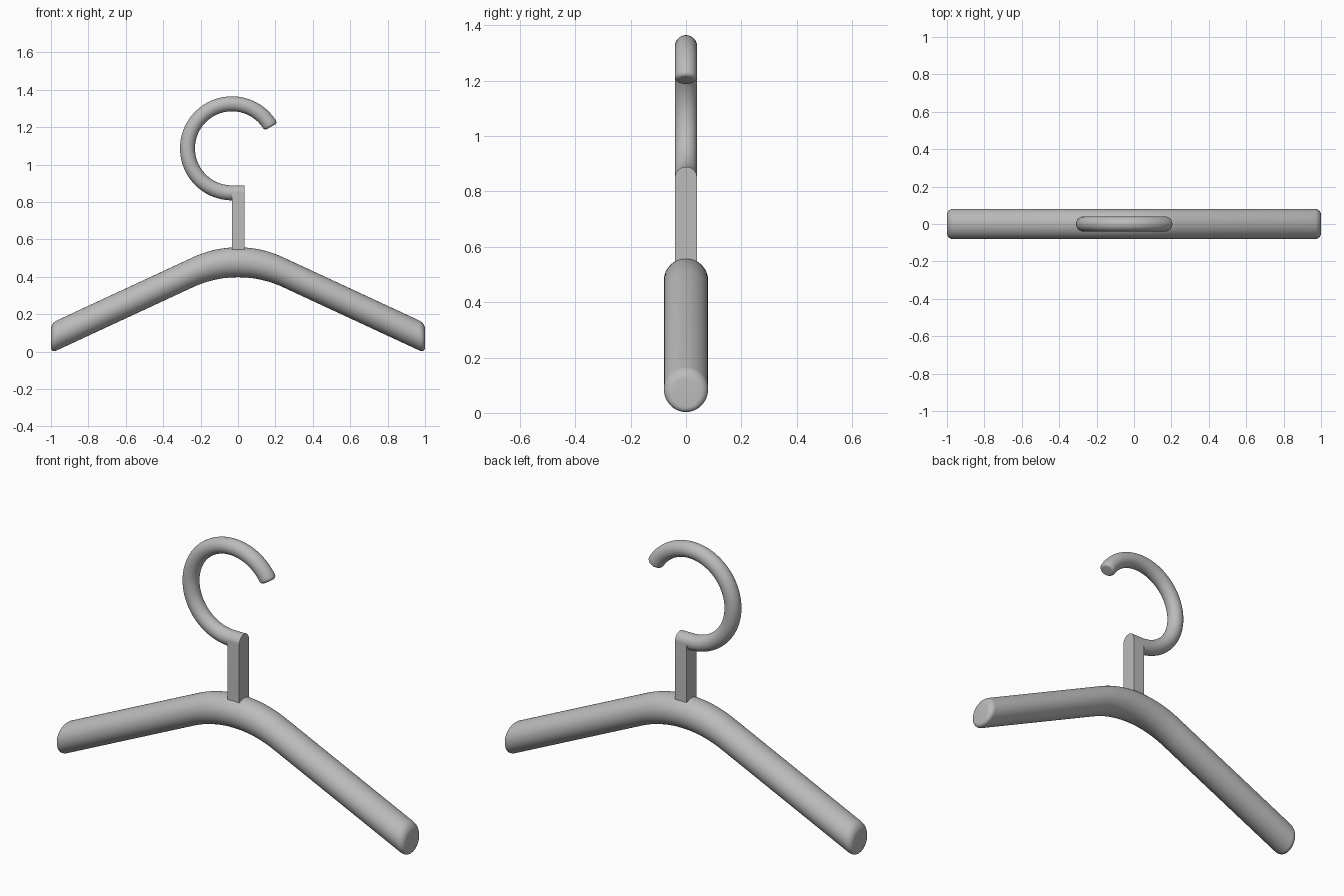
import bpy, bmesh
from math import sin, cos, tan, pi, radians
from mathutils import Vector

cube = bpy.data.objects.get("Cube")
if cube:
    bpy.data.objects.remove(cube, do_unlink=True)

grey = bpy.data.materials.new("plain grey")
grey.use_nodes = True
colour = (0.5, 0.5, 0.5, 1)
grey.diffuse_color = colour
grey.node_tree.nodes["Principled BSDF"].inputs["Base Color"].default_value = colour

SIDES = 48


def finish(name, bm):
    bmesh.ops.recalc_face_normals(bm, faces=bm.faces[:])
    mesh = bpy.data.meshes.new(name)
    bm.to_mesh(mesh)
    bm.free()
    mesh.materials.append(grey)
    obj = bpy.data.objects.new(name, mesh)
    bpy.context.collection.objects.link(obj)
    bpy.ops.object.select_all(action="DESELECT")
    obj.select_set(True)
    bpy.context.view_layer.objects.active = obj
    bpy.ops.object.shade_smooth_by_angle(angle=radians(35))


def sweep(name, stations):
    """Skin round sections; each station is (centre, in-plane axis, radius)."""
    bm = bmesh.new()
    side = Vector((0, 1, 0))
    rings = []
    for centre, axis, radius in stations:
        angles = [2 * pi * i / SIDES for i in range(SIDES)]
        rings.append([bm.verts.new(centre + radius * (axis * cos(a) + side * sin(a)))
                      for a in angles])
    for a, b in zip(rings, rings[1:]):
        for i in range(SIDES):
            j = (i + 1) % SIDES
            bm.faces.new((a[i], a[j], b[j], b[i]))
    bm.faces.new(rings[0])
    bm.faces.new(rings[-1])
    finish(name, bm)


# Shoulder bar: arc in the middle, straight arms, rounded vertical ends
BAR_R, BEND_X, SLOPE, TOP_Z, ROUND = 0.08, 0.24, radians(24.9), 0.478, 0.03
bend_r = BEND_X / sin(SLOPE)


def bar_z(x):
    x = abs(x)
    if x < BEND_X:
        return TOP_Z - bend_r + (bend_r ** 2 - x ** 2) ** 0.5
    return TOP_Z - bend_r * (1 - cos(SLOPE)) - (x - BEND_X) * tan(SLOPE)


half = [(bend_r * sin(SLOPE * i / 12), BAR_R) for i in range(1, 13)]
for i in range(9):
    t = pi / 2 * i / 8
    half.append((1 - ROUND + ROUND * sin(t), BAR_R - ROUND + ROUND * cos(t)))
outline = [(-x, r) for x, r in reversed(half)] + [(0, BAR_R)] + half
sweep("shoulder_bar", [(Vector((x, 0, bar_z(x))), Vector((0, 0, 1)), r)
                       for x, r in outline])

# Hook: open ring with a rounded tip
HOOK_R, WIRE_R, TIP = 0.238, 0.04, 0.015
hook_centre = Vector((-0.032, 0, 1.087))
start, end = radians(270), radians(29)
tip_angle = TIP / HOOK_R
stations = [(start + (end + tip_angle - start) * i / 64, WIRE_R) for i in range(64)]
for i in range(7):
    t = pi / 2 * i / 6
    stations.append((end + tip_angle * (1 - sin(t)), WIRE_R - TIP + TIP * cos(t)))
hook = []
for angle, r in stations:
    out = Vector((cos(angle), 0, sin(angle)))
    hook.append((hook_centre + out * HOOK_R, out, r))
sweep("hook", hook)

# Stem: flat-sided post with a half-round top
bm = bmesh.new()
stem_top = hook_centre.z - HOOK_R
profile = [(-WIRE_R, 0.5)]
profile += [(-WIRE_R * cos(pi * i / 24), stem_top + WIRE_R * sin(pi * i / 24))
            for i in range(25)]
profile.append((WIRE_R, 0.5))
face = bm.faces.new([bm.verts.new((-0.032, y, z)) for y, z in profile])
result = bmesh.ops.extrude_face_region(bm, geom=[face])
moved = [v for v in result["geom"] if isinstance(v, bmesh.types.BMVert)]
bmesh.ops.translate(bm, verts=moved, vec=(0.067, 0, 0))
if not face.is_valid or face not in bm.faces[:]:
    bm.faces.new([v for v in bm.verts if v.co.x < 0])
finish("stem", bm)
